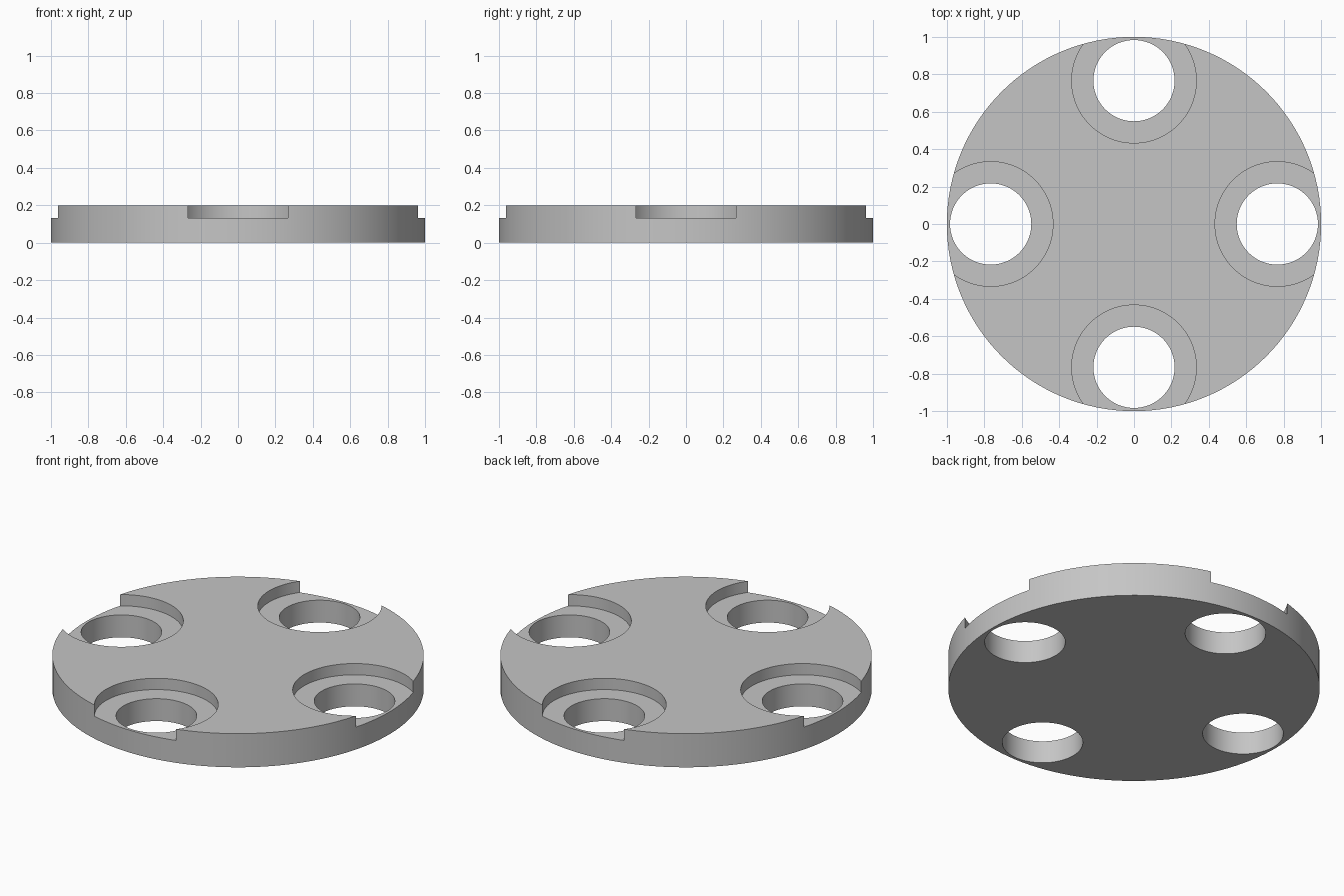
import bpy
import math

cube = bpy.data.objects.get("Cube")
if cube:
    bpy.data.objects.remove(cube, do_unlink=True)

HEIGHT = 0.2
FLOOR = 0.133          # counterbore floor height
OFFSET = 0.766         # hole centre distance from the axis
HOLE_R, BORE_R = 0.217, 0.333

grey = bpy.data.materials.new("plain grey")
grey.use_nodes = True
colour = (0.56, 0.56, 0.56, 1)
grey.diffuse_color = colour
grey.node_tree.nodes["Principled BSDF"].inputs["Base Color"].default_value = colour


def cylinder(name, radius, bottom, top, x=0, y=0, sides=96):
    bpy.ops.mesh.primitive_cylinder_add(
        vertices=sides, radius=radius, depth=top - bottom,
        location=(x, y, (bottom + top) / 2))
    obj = bpy.context.object
    obj.name = name
    obj.data.materials.append(grey)
    return obj


def cut(target, cutter):
    cutter.hide_render = True
    mod = target.modifiers.new("cut", "BOOLEAN")
    mod.operation = "DIFFERENCE"
    mod.solver = "EXACT"
    mod.object = cutter
    bpy.context.view_layer.objects.active = target
    bpy.ops.object.modifier_apply(modifier=mod.name)
    bpy.data.objects.remove(cutter, do_unlink=True)


# Round plate
plate = cylinder("round_plate", 1, 0, HEIGHT, sides=128)

# Four through holes, each with a wide counterbore that breaks the rim
for i in range(4):
    angle = i * math.pi / 2
    x, y = OFFSET * math.cos(angle), OFFSET * math.sin(angle)
    cut(plate, cylinder("counterbore_cutter", BORE_R, FLOOR, HEIGHT + 0.1, x, y))
    cut(plate, cylinder("hole_cutter", HOLE_R, -0.1, HEIGHT + 0.1, x, y))

# Smooth walls with crisp edges
bpy.ops.object.select_all(action="DESELECT")
plate.select_set(True)
bpy.context.view_layer.objects.active = plate
bpy.ops.object.shade_smooth_by_angle(angle=math.radians(30))
